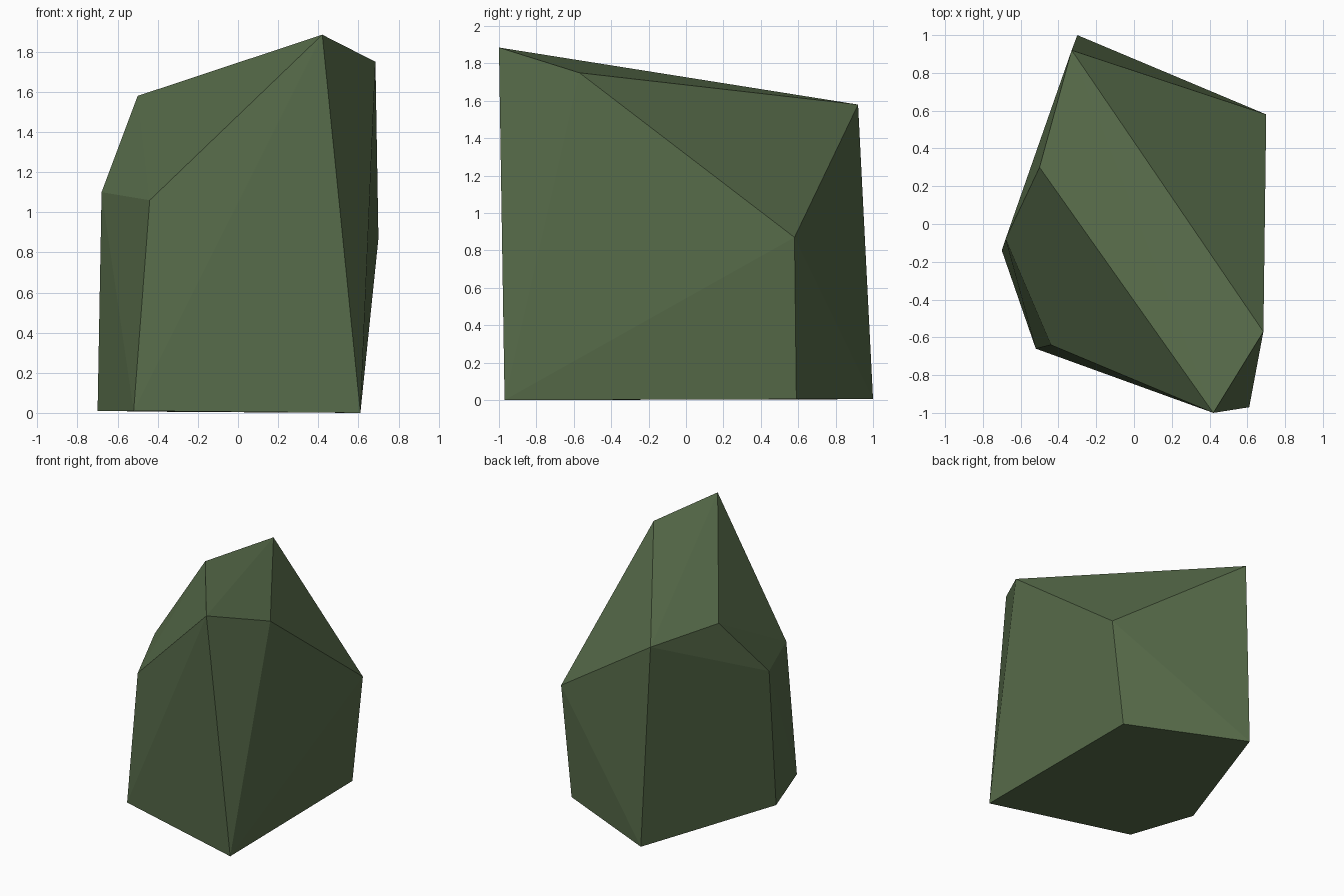
import bpy, bmesh

if "Cube" in bpy.data.objects:
    bpy.data.objects.remove(bpy.data.objects["Cube"])

# One flat mossy green
green = bpy.data.materials.new("moss green")
green.diffuse_color = (0.098, 0.153, 0.070, 1)
green.use_nodes = True
green.node_tree.nodes["Principled BSDF"].inputs["Base Color"].default_value = green.diffuse_color

# Corners of the faceted boulder: base ring, shoulders, sloping crown
base = [(0.61, -0.97, 0), (0.60, 0.59, 0.005), (-0.30, 1.0, 0.005),
        (-0.70, -0.14, 0.01), (-0.52, -0.66, 0.01)]
shoulders = [(0.70, 0.58, 0.87), (-0.68, -0.08, 1.10), (-0.44, -0.64, 1.06)]
crown = [(0.42, -1.0, 1.885), (0.685, -0.57, 1.75),
         (-0.33, 0.92, 1.58), (-0.50, 0.30, 1.58)]

# Wrap the corners in a convex shell
bm = bmesh.new()
for co in base + shoulders + crown:
    bm.verts.new(co)
bmesh.ops.convex_hull(bm, input=bm.verts[:])
bmesh.ops.recalc_face_normals(bm, faces=bm.faces[:])

mesh = bpy.data.meshes.new("boulder")
bm.to_mesh(mesh)
bm.free()
mesh.materials.append(green)
boulder = bpy.data.objects.new("boulder", mesh)
bpy.context.collection.objects.link(boulder)
